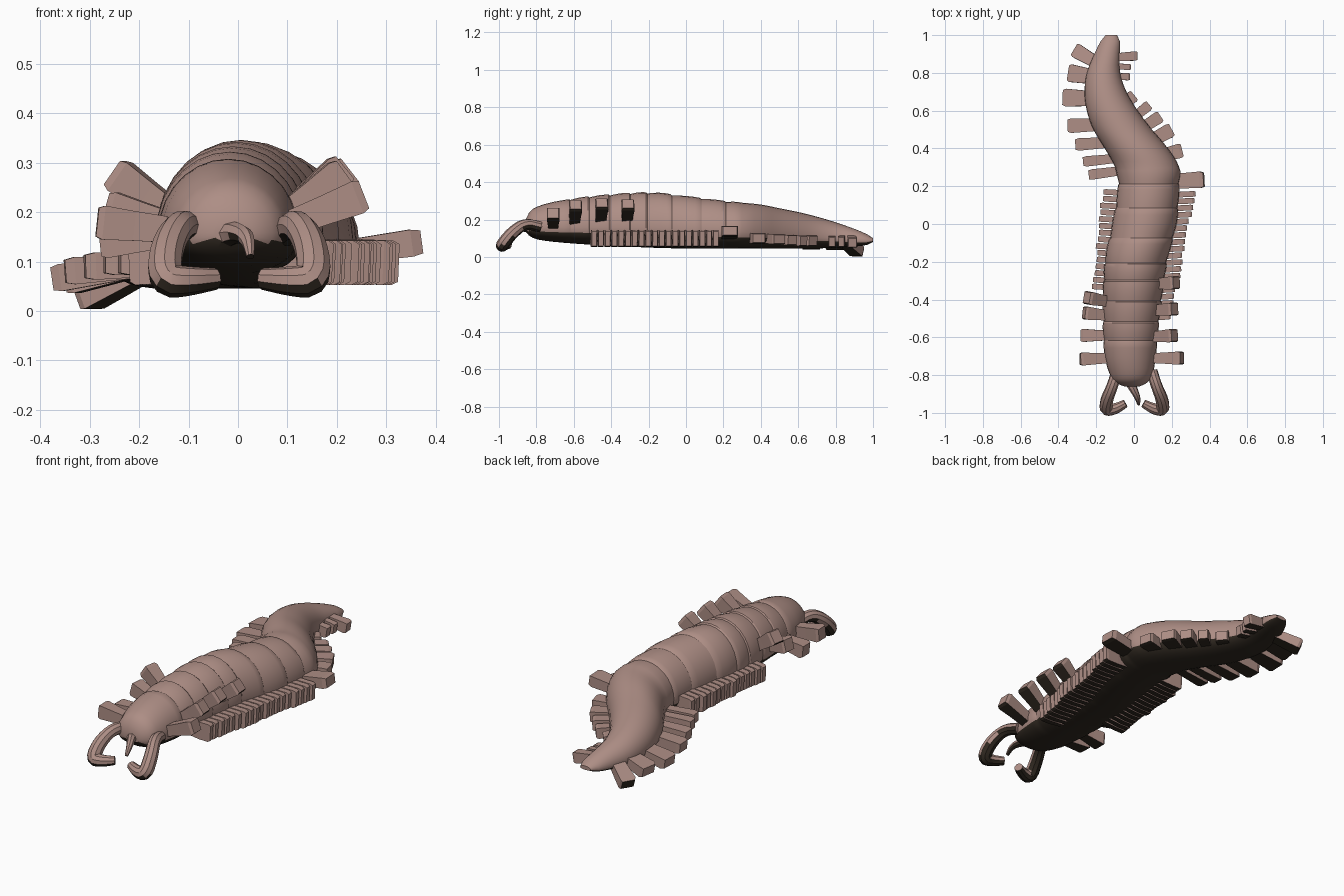
import bpy, bmesh, math, random
from mathutils import Vector

random.seed(4)
cube = bpy.data.objects.get("Cube")
if cube:
    bpy.data.objects.remove(cube)


def make_material(name, color):
    mat = bpy.data.materials.new(name)
    mat.use_nodes = True
    mat.diffuse_color = color
    mat.node_tree.nodes["Principled BSDF"].inputs["Base Color"].default_value = color
    return mat


SKIN = make_material("dusty pink skin", (.42, .27, .235, 1))
BELLY = make_material("dark underside", (.03, .022, .015, 1))


def loft(bm, rings):
    """Skin a list of point rings and close both ends."""
    rows = [[bm.verts.new(p) for p in ring] for ring in rings]
    n = len(rows[0])
    for a, b in zip(rows, rows[1:]):
        for i in range(n):
            j = (i + 1) % n
            bm.faces.new((a[i], a[j], b[j], b[i]))
    bm.faces.new(rows[0])
    bm.faces.new(rows[-1])


def finish(bm, name, smooth):
    """Turn the mesh into an object with a dark underside."""
    bmesh.ops.recalc_face_normals(bm, faces=bm.faces)
    bm.normal_update()
    for f in bm.faces:
        f.material_index = 1 if f.normal.z < -.3 else 0
    mesh = bpy.data.meshes.new(name)
    bm.to_mesh(mesh)
    bm.free()
    obj = bpy.data.objects.new(name, mesh)
    bpy.context.collection.objects.link(obj)
    mesh.materials.append(SKIN)
    mesh.materials.append(BELLY)
    if smooth:
        bpy.ops.object.select_all(action="DESELECT")
        obj.select_set(True)
        bpy.context.view_layer.objects.active = obj
        bpy.ops.object.shade_smooth_by_angle(angle=math.radians(32))
    return obj


# Body outline: y, left edge, right edge, top, bottom
OUTLINE = [Vector(p) for p in (
    (-.86, -.05, .03, .19, .14), (-.84, -.1, .07, .235, .115),
    (-.8, -.13, .1, .27, .095), (-.7, -.155, .115, .295, .08),
    (-.5, -.165, .135, .325, .065), (-.2, -.155, .175, .345, .05),
    (0, -.115, .225, .325, .045), (.2, -.085, .24, .3, .045),
    (.3, -.1, .24, .29, .045), (.4, -.155, .18, .28, .045),
    (.5, -.215, .095, .26, .045), (.6, -.25, .02, .24, .045),
    (.7, -.262, -.04, .215, .045), (.8, -.25, -.073, .185, .05),
    (.9, -.21, -.075, .15, .055), (.97, -.175, -.075, .12, .065),
    (1, -.15, -.09, .1, .08))]


def outline_at(y):
    """Smoothly interpolate the body outline at y."""
    k = max(i for i in range(len(OUTLINE) - 1) if OUTLINE[i][0] <= y + 1e-6)
    a, b = OUTLINE[k], OUTLINE[k + 1]
    before, after = OUTLINE[max(k - 1, 0)], OUTLINE[min(k + 2, len(OUTLINE) - 1)]
    span = b[0] - a[0]
    t = (y - a[0]) / span
    ta = (b - before) * (span / (b[0] - before[0]))
    tb = (after - a) * (span / (after[0] - a[0]))
    return (a * (2*t**3 - 3*t**2 + 1) + ta * (t**3 - 2*t**2 + t)
            + b * (3*t**2 - 2*t**3) + tb * (t**3 - t**2))


def body_ring(y, scale, sides=28):
    _, left, right, top, bottom = outline_at(y)
    cx, hw = (left + right) / 2, (right - left) / 2 * scale
    mid = bottom + (top - bottom) * .36
    ring = []
    for i in range(sides):
        a = math.tau * i / sides
        c, s = math.cos(a), math.sin(a)
        if s >= 0:
            z = mid + (top - mid) * scale * s
        else:
            z = mid - (mid - bottom) * abs(s) ** .75
        ring.append((cx + hw * c, y, z))
    return ring


# Body: head, overlapping segments, smooth tail
bounds = [-.8, -.62, -.52, -.41, -.3, -.21, -.08, .08, .21, .3]
rings = [body_ring(y, 1) for y in (-.86, -.85, -.84, -.82)]
for y0, y1 in zip(bounds, bounds[1:]):
    for t in (.03, .2, .5, .8, .97):
        rings.append(body_ring(y0 + (y1 - y0) * t, .965 + .045 * math.sin(math.pi * t * .75)))
tail_steps = 22
for i in range(1, tail_steps + 1):
    rings.append(body_ring(.3 + .7 * i / tail_steps, 1))
bm = bmesh.new()
loft(bm, rings)
finish(bm, "segmented_body", True)


def add_leg(bm, base, tip, width, height, flare=1.0):
    """Blocky limb from base to tip."""
    base, tip = Vector(base), Vector(tip)
    d = (tip - base).normalized()
    side = d.cross(Vector((0, 0, 1))).normalized()
    up = side.cross(d)
    rings = []
    for t, k in ((0, .8), (.6, 1), (.93, flare), (1, flare * .85)):
        c = base.lerp(tip, t)
        s, u = side * width * k / 2, up * height * k / 2
        rings.append([c + s + u, c - s + u, c - s - u, c + s - u])
    loft(bm, rings)


def spine(y):
    o = outline_at(y)
    return (o[1] + o[2]) / 2


# Raised front legs: root y, tip
front_legs = {
    "left_front_legs": ((-.71, (.255, -.71, .235)), (-.6, (.215, -.59, .28)),
                        (-.46, (.215, -.45, .29)), (-.32, (.225, -.31, .285))),
    "right_front_legs": ((-.71, (-.285, -.715, .18)), (-.59, (-.28, -.59, .14)),
                         (-.49, (-.265, -.47, .21)), (-.42, (-.25, -.39, .28))),
}
for name, legs in front_legs.items():
    bm = bmesh.new()
    for y, tip in legs:
        base = (spine(y) + (tip[0] - spine(y)) * .3, y, .16)
        add_leg(bm, base, tip, .06, .06, 1.15)
    finish(bm, name, False)

# Tightly packed comb legs along the middle
combs = (("left_comb_legs", 1, -.5, .15, 19, .195, .32),
         ("right_comb_legs", -1, -.34, .16, 15, -.215, -.165))
for name, sign, y0, y1, count, tip0, tip1 in combs:
    bm = bmesh.new()
    for i in range(count):
        t = i / (count - 1)
        y = y0 + (y1 - y0) * t
        tip = tip0 + (tip1 - tip0) * t + random.uniform(-.008, .008)
        add_leg(bm, (spine(y) + sign * .06, y, .105), (tip, y + .01, .097), .03, .09)
    finish(bm, name, False)

# Tail legs fanning out: root y, tip, width
tail_legs = {
    "left_tail_legs": ((.22, (.37, .235, .14), .08), (.34, (.255, .39, .1), .07),
                       (.4, (.2, .5, .095), .07), (.46, (.14, .57, .09), .06),
                       (.51, (.08, .63, .085), .05), (.59, (0, .68, .085), .06),
                       (.78, (-.025, .78, .08), .035), (.84, (-.02, .83, .08), .03),
                       (.88, (.015, .89, .075), .045)),
    "right_tail_legs": ((.3, (-.24, .26, .1), .05), (.36, (-.27, .33, .1), .05),
                        (.44, (-.31, .42, .09), .06), (.53, (-.35, .52, .08), .07),
                        (.66, (-.375, .67, .065), .085), (.77, (-.345, .8, .06), .085),
                        (.83, (-.31, .92, .025), .07)),
}
for name, legs in tail_legs.items():
    bm = bmesh.new()
    for y, tip, width in legs:
        add_leg(bm, (spine(y), y, .1), tip, width, .05, 1.1)
    finish(bm, name, False)


def add_tube(name, points, radii, sides=10):
    """Rounded tapering feeler along a smoothed path."""
    pts = [Vector(p) for p in points]
    for _ in range(2):
        new, new_r = [pts[0]], [radii[0]]
        for a, b, ra, rb in zip(pts, pts[1:], radii, radii[1:]):
            new += [a.lerp(b, .25), a.lerp(b, .75)]
            new_r += [ra * .75 + rb * .25, ra * .25 + rb * .75]
        pts, radii = new + [pts[-1]], new_r + [radii[-1]]
    rings = []
    side = Vector((1, 0, 0))
    for i, p in enumerate(pts):
        d = (pts[min(i + 1, len(pts) - 1)] - pts[max(i - 1, 0)]).normalized()
        side = (side - d * side.dot(d)).normalized()
        up = d.cross(side)
        rings.append([p + (side * math.cos(a) + up * math.sin(a)) * radii[i]
                      for a in (math.tau * k / sides for k in range(sides))])
    bm = bmesh.new()
    loft(bm, rings)
    finish(bm, name, True)


# Curled mandibles and the small mouth hook
for name, sign, shift in (("left_mandible", 1, .015), ("right_mandible", -1, -.01)):
    path = [(sign * x + shift, y, z) for x, y, z in (
        (.08, -.78, .16), (.105, -.86, .18), (.135, -.93, .13),
        (.14, -.985, .06), (.09, -.98, .06), (.035, -.95, .065))]
    add_tube(name, path, [.03, .03, .034, .036, .03, .022])
add_tube("mouth_hook", [(-.03, -.82, .15), (-.005, -.87, .16), (.02, -.92, .15),
                        (.025, -.955, .11)], [.03, .022, .016, .008], 8)
